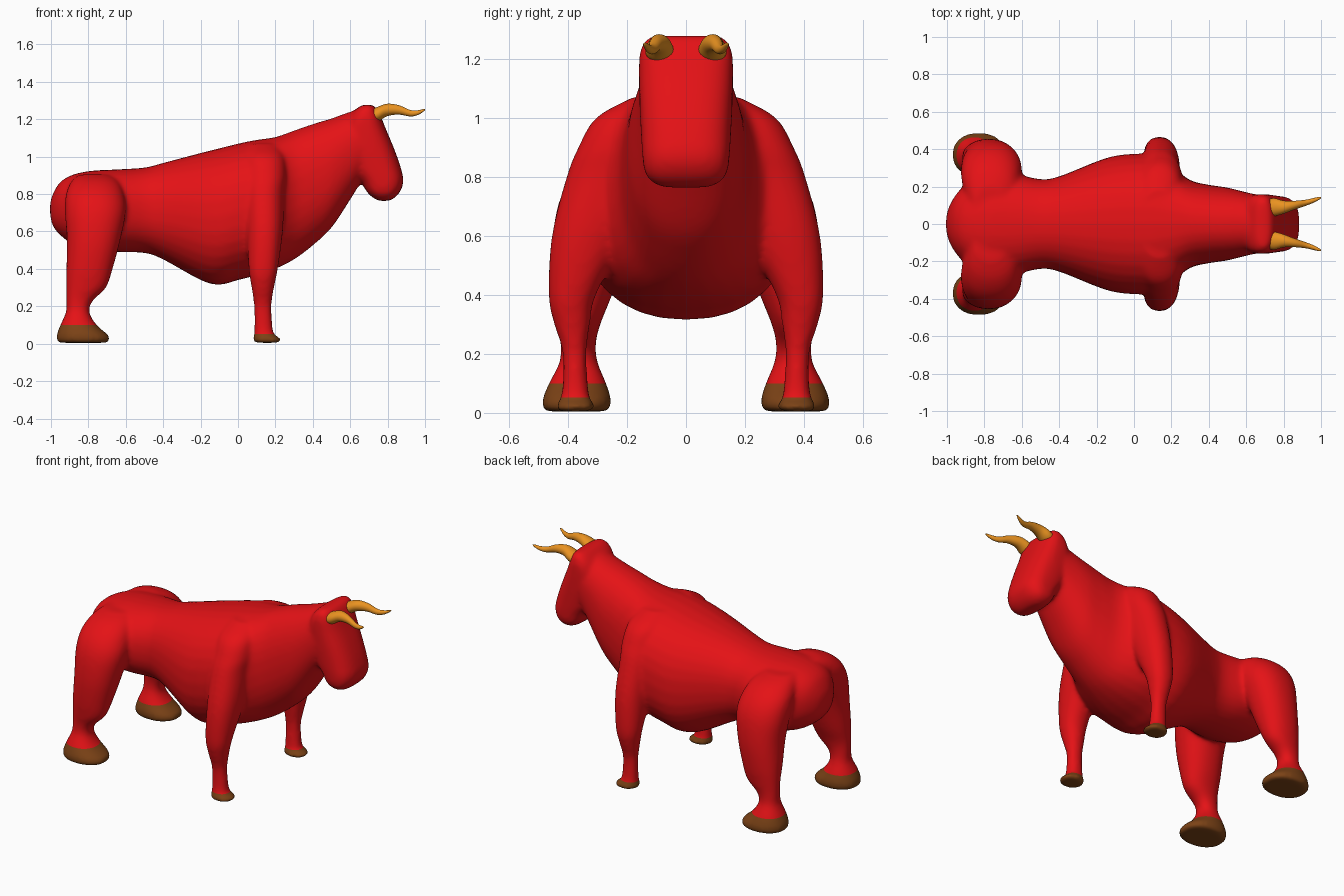
import bpy, bmesh, math

if "Cube" in bpy.data.objects:
    bpy.data.objects.remove(bpy.data.objects["Cube"])


def material(name, rgb):
    m = bpy.data.materials.new(name)
    m.diffuse_color = (*rgb, 1)
    m.use_nodes = True
    m.node_tree.nodes["Principled BSDF"].inputs["Base Color"].default_value = m.diffuse_color
    return m


RED = material("hide_red", (0.78, 0.006, 0.008))
BROWN = material("hoof_brown", (0.2, 0.055, 0.008))
AMBER = material("horn_amber", (0.82, 0.29, 0.015))


def smooth_path(rows, steps=5):
    """Catmull-Rom interpolation between rows of numbers."""
    out = []
    for i in range(len(rows) - 1):
        a, b = rows[max(i - 1, 0)], rows[i]
        c, d = rows[i + 1], rows[min(i + 2, len(rows) - 1)]
        for s in range(steps):
            t = s / steps
            out.append([0.5 * (2 * q + (r - p) * t + (2 * p - 5 * q + 4 * r - w) * t * t
                               + (3 * q - p - 3 * r + w) * t ** 3)
                        for p, q, r, w in zip(a, b, c, d)])
    return out + [list(rows[-1])]


def loft(bm, axis, rows, side=1, power=2.2, n=32):
    """Closed loft. Row = position on axis, then min/max of the two other axes."""
    rings = []
    for t, u0, u1, v0, v1 in smooth_path(rows):
        ring = []
        for k in range(n):
            a = 2 * math.pi * k / n
            c, s = math.cos(a), math.sin(a)
            u = (u0 + u1) / 2 + (u1 - u0) / 2 * math.copysign(abs(c) ** (2 / power), c)
            v = (v0 + v1) / 2 + (v1 - v0) / 2 * math.copysign(abs(s) ** (2 / power), s)
            p = (t, u * side, v) if axis == 'x' else (u, v * side, t)
            ring.append(bm.verts.new(p))
        rings.append(ring)
    faces = [bm.faces.new(rings[0]), bm.faces.new(rings[-1][::-1])]
    for r0, r1 in zip(rings, rings[1:]):
        for k in range(n):
            j = (k + 1) % n
            faces.append(bm.faces.new((r0[k], r0[j], r1[j], r1[k])))
    bmesh.ops.recalc_face_normals(bm, faces=faces)


def make_object(name, bm, mat):
    me = bpy.data.meshes.new(name)
    bm.to_mesh(me)
    bm.free()
    me.materials.clear()
    me.materials.append(mat)
    for p in me.polygons:
        p.use_smooth = True
        p.material_index = 0
    ob = bpy.data.objects.new(name, me)
    bpy.context.collection.objects.link(ob)
    return ob


# trunk and neck: x, half width, bottom, top
trunk = [(-1.005, .03, .69, .75), (-.99, .09, .63, .80), (-.95, .16, .58, .865),
         (-.88, .23, .53, .905), (-.78, .27, .50, .925), (-.65, .27, .49, .932),
         (-.5, .24, .485, .942), (-.4, .255, .45, .967), (-.2, .335, .34, 1.02),
         (-.1, .365, .315, 1.045), (0, .375, .34, 1.07), (.1, .37, .365, 1.09),
         (.2, .31, .40, 1.105), (.3, .235, .45, 1.14), (.4, .21, .525, 1.175),
         (.5, .195, .62, 1.205), (.6, .17, .77, 1.24), (.68, .15, .90, 1.25),
         (.74, .11, .98, 1.18)]
# head: z, back, front, half width
head = [(.763, .76, .80, .06), (.775, .73, .83, .105), (.81, .69, .865, .138),
        (.87, .655, .885, .148), (.95, .60, .868, .153), (1.05, .57, .832, .158),
        (1.15, .57, .79, .16), (1.22, .60, .762, .157), (1.262, .64, .738, .14),
        (1.278, .67, .715, .11)]
# legs: z, back, front, inner, outer
front_leg = [(.005, .085, .225, .315, .438), (.03, .08, .228, .31, .44),
             (.06, .086, .19, .328, .422), (.2, .085, .18, .337, .418),
             (.3, .072, .193, .325, .447), (.4, .057, .213, .305, .466),
             (.6, .045, .24, .20, .455), (.8, .03, .25, .10, .405),
             (.9, .03, .26, .08, .365), (1.0, .03, .25, .05, .305),
             (1.07, .06, .21, .03, .18)]
hind_leg = [(.005, -.965, -.69, .262, .482), (.04, -.972, -.688, .252, .488),
            (.10, -.95, -.755, .27, .465), (.17, -.92, -.795, .298, .43),
            (.23, -.918, -.775, .305, .425), (.3, -.918, -.705, .29, .437),
            (.4, -.918, -.67, .25, .45), (.55, -.915, -.63, .20, .455),
            (.7, -.925, -.60, .15, .435), (.8, -.92, -.61, .10, .385),
            (.87, -.89, -.64, .05, .30), (.905, -.85, -.69, .03, .2)]

bm = bmesh.new()
loft(bm, 'x', [(x, -w, w, b, t) for x, w, b, t in trunk], power=2.25)
loft(bm, 'z', [(z, a, b, -w, w) for z, a, b, w in head], power=2.7)
for side in (1, -1):
    loft(bm, 'z', front_leg, side)
    loft(bm, 'z', hind_leg, side)

# fuse the lofts into one smooth skin
blank = make_object("fused_blank", bm, RED)
fuse = blank.modifiers.new("fuse", 'REMESH')
fuse.mode = 'VOXEL'
fuse.voxel_size = 0.012
soften = blank.modifiers.new("soften", 'SMOOTH')
soften.factor = 0.5
soften.iterations = 14
dg = bpy.context.evaluated_depsgraph_get()
skin = bpy.data.meshes.new_from_object(blank.evaluated_get(dg))
bpy.data.objects.remove(blank)


def hoof_line(x):
    return 0.1 if x < -0.4 else 0.052


def carve(name, mat, keep):
    """Cut the skin at the hoof lines and keep the chosen faces."""
    bm = bmesh.new()
    bm.from_mesh(skin)
    for z in (0.052, 0.1):
        bmesh.ops.bisect_plane(bm, geom=bm.verts[:] + bm.edges[:] + bm.faces[:],
                               plane_co=(0, 0, z), plane_no=(0, 0, 1))
    drop = [f for f in bm.faces if not keep(f.calc_center_median())]
    bmesh.ops.delete(bm, geom=drop, context='FACES')
    return make_object(name, bm, mat)


# body skin and four hooves
carve("body", RED, lambda c: c.z > hoof_line(c.x))
for side, tag in ((1, "left"), (-1, "right")):
    carve(f"hind_hoof_{tag}", BROWN,
          lambda c: c.x < -.4 and c.y * side > 0 and c.z <= .1)
    carve(f"front_hoof_{tag}", BROWN,
          lambda c: c.x > -.4 and c.y * side > 0 and c.z <= .052)

# horns: x, inner, outer, bottom, top
horn = [(.70, .045, .13, 1.18, 1.245), (.75, .042, .138, 1.19, 1.268),
        (.80, .055, .125, 1.217, 1.283), (.86, .078, .124, 1.225, 1.275),
        (.92, .098, .130, 1.215, 1.25), (.96, .114, .139, 1.222, 1.248),
        (.99, .130, .145, 1.240, 1.254), (1.0, .138, .143, 1.249, 1.254)]
for side, tag in ((1, "left"), (-1, "right")):
    bm = bmesh.new()
    loft(bm, 'x', horn, side, power=2, n=24)
    make_object(f"horn_{tag}", bm, AMBER)
